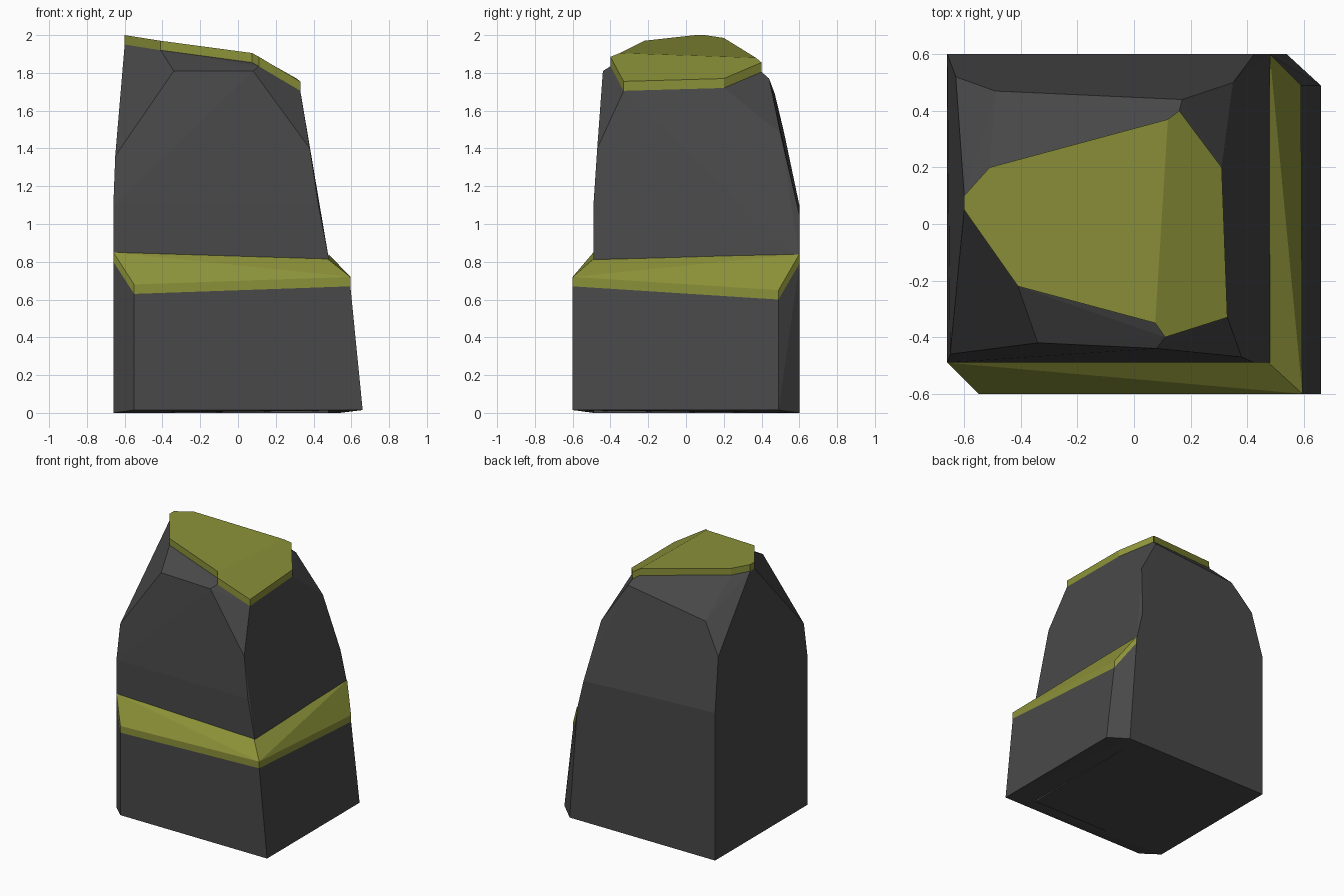
import bpy
import bmesh
from math import radians

cube = bpy.data.objects.get("Cube")
if cube:
    bpy.data.objects.remove(cube, do_unlink=True)


def material(name, color):
    mat = bpy.data.materials.new(name)
    mat.use_nodes = True
    mat.diffuse_color = color
    bsdf = mat.node_tree.nodes["Principled BSDF"]
    bsdf.inputs["Base Color"].default_value = color
    bsdf.inputs["Roughness"].default_value = 0.9
    return mat


stone = material("dark grey stone", (0.065, 0.065, 0.065, 1))
moss = material("olive moss", (0.26, 0.285, 0.04, 1))
THICK = 0.05


def finish(bm, name, mat):
    bmesh.ops.recalc_face_normals(bm, faces=bm.faces[:])
    mesh = bpy.data.meshes.new(name)
    bm.to_mesh(mesh)
    bm.free()
    mesh.materials.append(mat)
    obj = bpy.data.objects.new(name, mesh)
    bpy.context.collection.objects.link(obj)
    return obj


def faceted_rock(name, points):
    """Chiselled convex block through its corner points."""
    bm = bmesh.new()
    for p in points:
        bm.verts.new(p)
    bmesh.ops.convex_hull(bm, input=bm.verts[:])
    bmesh.ops.delete(bm, geom=[v for v in bm.verts if not v.link_faces], context='VERTS')
    bmesh.ops.dissolve_limit(bm, angle_limit=radians(1.5),
                             verts=bm.verts[:], edges=bm.edges[:])
    return finish(bm, name, stone)


def moss_slab(name, points, faces):
    """Surface layer thickened straight down."""
    bm = bmesh.new()
    verts = [bm.verts.new(p) for p in points]
    for f in faces:
        bm.faces.new([verts[i] for i in f])
    bmesh.ops.recalc_face_normals(bm, faces=bm.faces[:])
    out = bmesh.ops.extrude_face_region(bm, geom=bm.faces[:], use_keep_orig=True)
    lower = [g for g in out["geom"] if isinstance(g, bmesh.types.BMVert)]
    bmesh.ops.translate(bm, verts=lower, vec=(0, 0, -THICK))
    return finish(bm, name, moss)


def lowered(points):
    return [(x, y, z - THICK) for x, y, z in points]


# Moss cap on the summit: outline order, folded between points 3 and 8
cap = [(-0.6, 0.05, 2.0), (-0.6, 0.1, 2.0), (-0.51, 0.2, 1.985),
       (0.12, 0.37, 1.88), (0.16, 0.4, 1.855), (0.31, 0.2, 1.77),
       (0.33, -0.33, 1.755), (0.11, -0.4, 1.885), (0.075, -0.35, 1.905),
       (-0.41, -0.22, 1.97)]
moss_slab("summit_moss", cap, [(0, 1, 2, 3, 8, 9), (3, 4, 5, 6, 7, 8)])

# Moss on the sloping ledge: inner edge against the tall rock, then outer edge
ledge = [(-0.66, -0.49, 0.85), (0.475, -0.49, 0.815), (0.48, 0.6, 0.84),
         (0.59, 0.49, 0.65), (0.595, -0.6, 0.72), (-0.55, -0.6, 0.68)]
moss_slab("ledge_moss", ledge, [(0, 5, 4), (0, 4, 1), (1, 4, 2), (4, 3, 2)])

# Tall rock: straight foot, shoulders leaning in, summit under the cap
foot = [(x, y, z) for x in (-0.66, 0.48) for y in (-0.49, 0.6) for z in (0, 0.82)]
waist = [(-0.66, -0.49, 1.1), (0.425, -0.49, 1.1), (0.425, 0.6, 1.05), (-0.66, 0.6, 1.1)]
shoulder = [(-0.65, -0.46, 1.36), (0.38, -0.47, 1.4), (0.35, 0.5, 1.48), (-0.63, 0.52, 1.48)]
crown = [(-0.34, -0.42, 1.81), (0.08, -0.44, 1.81), (0.17, 0.44, 1.77), (-0.49, 0.47, 1.69)]
faceted_rock("tall_rock", foot + waist + shoulder + crown + lowered(cap))

# Lower rock wrapping the front and one side
base = [(-0.66, -0.49, 0), (-0.55, -0.6, 0.015), (0.66, -0.6, 0.015),
        (0.66, 0.49, 0.015), (0.54, 0.6, 0), (0.45, 0.6, 0)]
faceted_rock("lower_rock", base + lowered(ledge))
